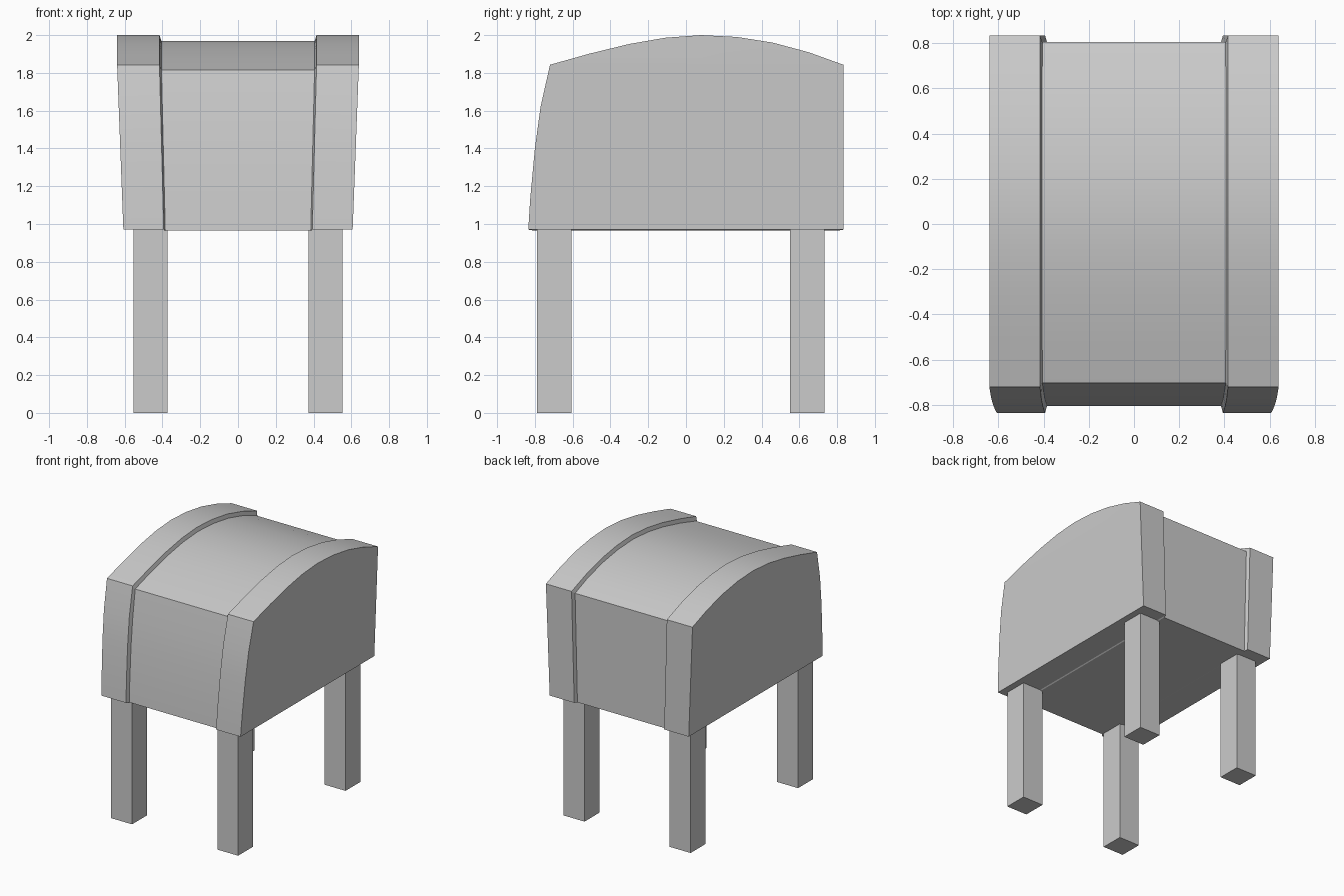
import bpy
import bmesh

if "Cube" in bpy.data.objects:
    bpy.data.objects.remove(bpy.data.objects["Cube"])

# Side profiles (y, z): front bottom, up the bowed front, over the arched top, down the back
FRONT = [(-0.835, 0.97), (-0.825, 1.13), (-0.80, 1.40), (-0.77, 1.62)]
ARCH = [(-0.72, 1.843), (-0.51, 1.902), (-0.30, 1.953), (-0.11, 1.986), (0.08, 2.0),
        (0.27, 1.99), (0.46, 1.96), (0.65, 1.909), (0.833, 1.843)]
BACK = [(0.833, 0.97)]
OUTER = FRONT + ARCH + BACK
# Recessed middle panel follows the same outline, sunk by 0.03
INNER = ([(y + 0.03, z - 0.005 if z < 1 else z - 0.01) for y, z in FRONT]
         + [(-0.703, 1.815)] + [(y, z - 0.03) for y, z in ARCH[1:-1]]
         + [(0.804, 1.82), (0.804, 0.965)])


def section(bm, profile, x_bottom, x_top):
    """One cross-section, leaning outward up to the shoulder of the arch."""
    verts = []
    for y, z in profile:
        t = min(max((z - 0.97) / 0.873, 0), 1)
        verts.append(bm.verts.new((x_bottom + (x_top - x_bottom) * t, y, z)))
    return verts


# Body: side bands and recessed middle lofted as one shell
bm = bmesh.new()
half = [(OUTER, 0.607, 0.64), (OUTER, 0.393, 0.416), (INNER, 0.385, 0.406)]
rings = [section(bm, p, -a, -b) for p, a, b in half]
rings += [section(bm, p, a, b) for p, a, b in reversed(half)]
n = len(OUTER)
for r0, r1 in zip(rings, rings[1:]):
    for i in range(n):
        j = (i + 1) % n
        bm.faces.new((r0[i], r0[j], r1[j], r1[i]))
# Side walls: leaning lower wall and upright arch segment
s = len(FRONT)
for ring in (rings[0], rings[-1]):
    bm.faces.new(ring[:s + 1] + ring[-2:])
    bm.faces.new(ring[s:-1])
bmesh.ops.recalc_face_normals(bm, faces=bm.faces)
mesh = bpy.data.meshes.new("body")
bm.to_mesh(mesh)
bm.free()
body = bpy.data.objects.new("body", mesh)
bpy.context.collection.objects.link(body)
bpy.context.view_layer.objects.active = body
body.select_set(True)
bpy.ops.object.shade_smooth_by_angle(angle=0.2)

# Four square legs
for end, y in (("front", -0.698), ("back", 0.642)):
    for side, x in (("left", -0.463), ("right", 0.463)):
        bpy.ops.mesh.primitive_cube_add(size=1, location=(x, y, 0.486))
        leg = bpy.context.object
        leg.name = f"{end}_{side}_leg"
        leg.scale = (0.182, 0.184, 0.972)
